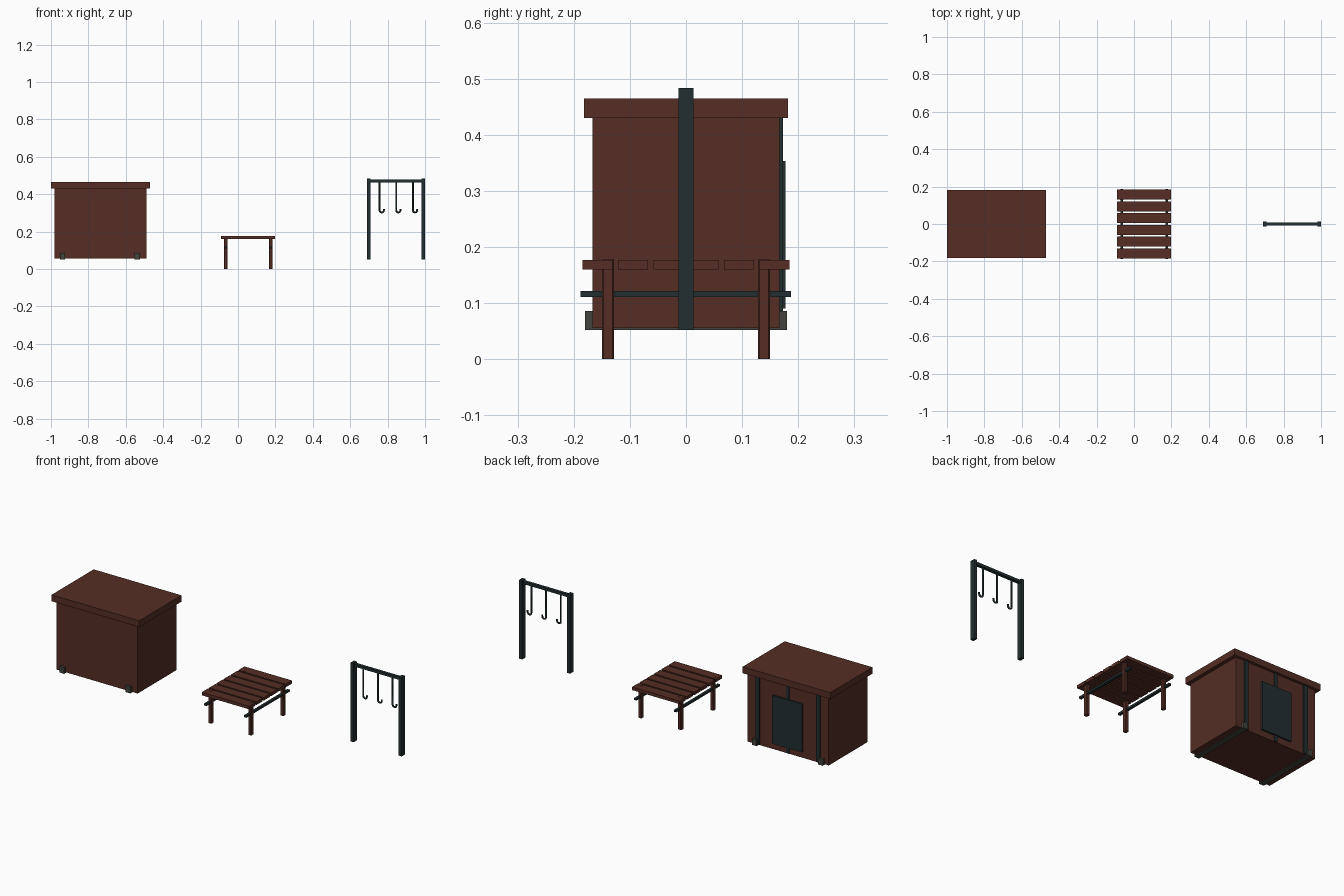
import bpy, bmesh, math

if "Cube" in bpy.data.objects:
    bpy.data.objects.remove(bpy.data.objects["Cube"])


def material(name, rgb):
    m = bpy.data.materials.new(name)
    m.diffuse_color = (*rgb, 1)
    m.use_nodes = True
    m.node_tree.nodes["Principled BSDF"].inputs["Base Color"].default_value = m.diffuse_color
    return m


WOOD = material("red brown wood", (0.089, 0.027, 0.018))
IRON = material("dark iron", (0.016, 0.027, 0.029))
STONE = material("grey skid", (0.055, 0.056, 0.048))


def box(name, x, y, z, mat, bevel=0.0):
    """Box from (min, max) ranges on each axis."""
    bm = bmesh.new()
    bmesh.ops.create_cube(bm, size=1)
    for v in bm.verts:
        for i, (lo, hi) in enumerate((x, y, z)):
            v.co[i] = hi if v.co[i] > 0 else lo
    if bevel:
        edges = [e for e in bm.edges
                 if abs(e.verts[0].co.z - e.verts[1].co.z) > 1e-4]
        bmesh.ops.bevel(bm, geom=edges, offset=bevel, segments=1,
                        affect='EDGES', profile=0.5)
    me = bpy.data.meshes.new(name)
    bm.to_mesh(me)
    bm.free()
    me.materials.append(mat)
    ob = bpy.data.objects.new(name, me)
    bpy.context.collection.objects.link(ob)
    return ob


def around(c, half):
    return (c - half, c + half)


# Storage crate: body, overhanging lid, skids
CX = -0.735
box("crate_body", around(CX, 0.245), (-0.167, 0.167), (0.056, 0.432), WOOD)
box("crate_lid", around(CX, 0.265), (-0.182, 0.182), (0.43, 0.465), WOOD)
for side in (-1, 1):
    box("crate_skid", around(CX - 0.004 + side * 0.2, 0.014), (-0.18, 0.18),
        (0.052, 0.086), STONE)
    # iron straps on the back
    box("crate_strap", around(CX + side * 0.183, 0.012), (0.165, 0.173),
        (0.058, 0.43), IRON)
box("crate_center_strap", around(CX, 0.009), (0.165, 0.172), (0.058, 0.43), IRON)
box("crate_back_plate", around(CX, 0.09), (0.166, 0.177), (0.09, 0.353), IRON)

# Slatted table
for i in range(6):
    y = -0.1575 + i * 0.063
    box("table_slat", (-0.09, 0.197), around(y, 0.0268), (0.16, 0.177), WOOD)
for x in (-0.066, 0.175):
    for y in (-0.139, 0.139):
        box("table_leg", around(x, 0.010), around(y, 0.011), (0, 0.178),
            WOOD, 0.003)
    box("table_rail", around(x, 0.007), (-0.188, 0.187), (0.111, 0.122), IRON)

# Hanging rack: posts and top bar
for x in (0.70, 0.99):
    box("rack_post", around(x, 0.009), around(0, 0.0135), (0.052, 0.483), IRON)
box("rack_bar", (0.70, 0.99), around(0, 0.008), (0.463, 0.478), IRON)

# J-shaped hooks
for x in (0.757, 0.846, 0.935):
    r = 0.0115
    pts = [(x, 0.465)]
    for k in range(7):
        a = math.pi + math.pi * k / 6
        pts.append((x + r + r * math.cos(a), 0.314 + r * math.sin(a)))
    pts.append((x + 2 * r, 0.321))
    cu = bpy.data.curves.new("rack_hook", 'CURVE')
    cu.dimensions = '3D'
    cu.bevel_depth = 0.005
    cu.bevel_resolution = 1
    cu.use_fill_caps = True
    sp = cu.splines.new('POLY')
    sp.points.add(len(pts) - 1)
    for p, (px, pz) in zip(sp.points, pts):
        p.co = (px, 0, pz, 1)
    cu.materials.append(IRON)
    bpy.context.collection.objects.link(bpy.data.objects.new("rack_hook", cu))
